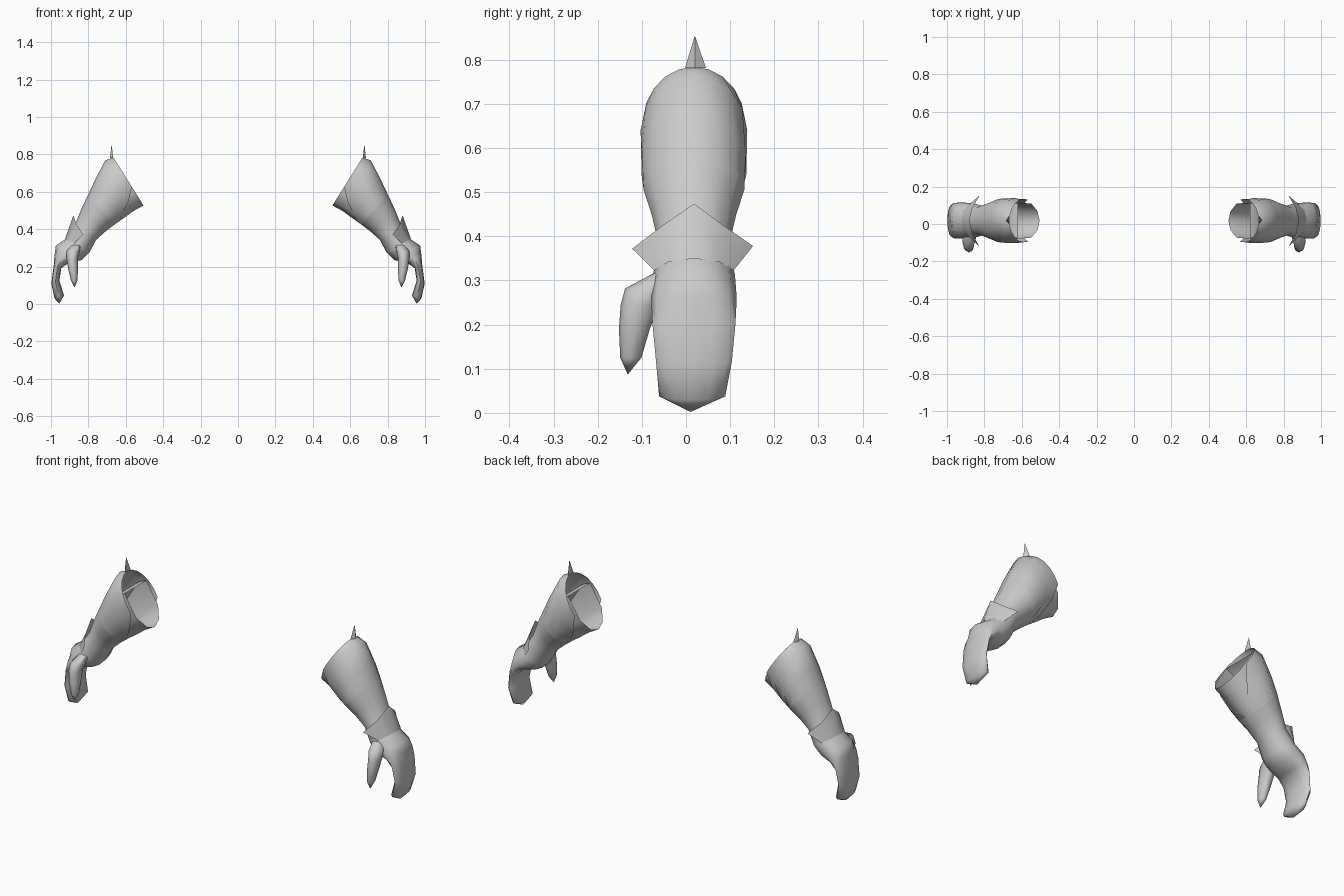
import bpy, math
from mathutils import Vector

if "Cube" in bpy.data.objects:
    bpy.data.objects.remove(bpy.data.objects["Cube"])

metal = bpy.data.materials.new("light_grey")
metal.diffuse_color = (0.6, 0.6, 0.6, 1)
metal.use_nodes = True
metal.node_tree.nodes["Principled BSDF"].inputs["Base Color"].default_value = metal.diffuse_color


def finish(name, verts, faces):
    """Make a mesh object for the right side and mirror it to the left."""
    me = bpy.data.meshes.new(name)
    me.from_pydata([tuple(v) for v in verts], [], faces)
    me.materials.append(metal)
    ob = bpy.data.objects.new(name, me)
    bpy.context.collection.objects.link(ob)
    bpy.ops.object.select_all(action='DESELECT')
    ob.select_set(True)
    bpy.context.view_layer.objects.active = ob
    bpy.ops.object.shade_smooth_by_angle(angle=math.radians(60))
    mod = ob.modifiers.new("other_side", 'MIRROR')
    mod.use_mirror_merge = False
    return ob


def section(outer, inner, yc, w, t):
    """Point at angle t (degrees) on an oval; t = 0 is the back of the arm."""
    t = math.radians(t)
    o, i = Vector((outer[0], yc, outer[1])), Vector((inner[0], yc, inner[1]))
    return (o + i) / 2 + (o - i) / 2 * math.cos(t) + Vector((0, w * math.sin(t), 0))


def grid_faces(rows, cols, closed):
    span = cols if closed else cols - 1
    return [(r * cols + c, r * cols + (c + 1) % cols,
             (r + 1) * cols + (c + 1) % cols, (r + 1) * cols + c)
            for r in range(rows - 1) for c in range(span)]


def tube(name, rings, angles, tip=None):
    n = len(angles)
    verts = [section(*r, a) for r in rings for a in angles]
    faces = grid_faces(len(rings), n, True)
    if tip:
        last = (len(rings) - 1) * n
        verts.append(Vector(tip))
        faces += [(last + k, last + (k + 1) % n, len(verts) - 1) for k in range(n)]
    return finish(name, verts, faces)


# sections: back point (x, z), inner point (x, z), y centre, half width
forearm = [
    ((.666, .784), (.505, .527), .018, .116),
    ((.710, .768), (.560, .497), .018, .121),
    ((.764, .665), (.617, .455), .018, .121),
    ((.801, .585), (.660, .425), .018, .114),
    ((.837, .510), (.706, .390), .018, .096),
    ((.873, .420), (.757, .345), .018, .080),
]
hand = [
    ((.920, .348), (.795, .275), .018, .093),
    ((.974, .312), (.836, .235), .018, .096),
    ((.981, .262), (.905, .220), .018, .096),
    ((.985, .210), (.945, .192), .018, .094),
    ((.998, .110), (.955, .125), .018, .086),
    ((.981, .030), (.930, .045), .014, .075),
]

# hand and wrist in one skin, from the lower forearm to the fingertips
tube("wrist_and_hand", forearm[3:] + hand, range(0, 360, 30), (.955, .01, .002))

# forearm guard: a shell whose cut-back lower edge closes towards the wrist
n = 13
verts = [section(*ring, lim * (2 * k / (n - 1) - 1))
         for ring, lim in zip(forearm, (103, 130, 152, 180)) for k in range(n)]
finish("forearm_guard", verts, grid_faces(4, n, False))

# angular inner sleeve that shows below the guard and comes to a point
sleeve = [(o, i, y, w - .014) for o, i, y, w in forearm[:4]]
tube("inner_sleeve", sleeve, (65, 117, 150, 180, 210, 243, 295))

# flat elbow spike
finish("elbow_spike",
       [(.667, -.002, .782), (.667, .045, .782), (.676, .02, .855), (.684, .02, .782)],
       [(0, 1, 2), (0, 3, 2), (3, 1, 2)])

# flared wrist plate: pointed top edge over a lower edge that hugs the hand
top = [(.826, -.122, .372), (.864, -.054, .424), (.880, .018, .474),
       (.864, .086, .424), (.826, .152, .378)]
low = [section(*hand[0], a) + Vector((.004, 0, .002)) for a in (-75, -38, 0, 38, 75)]
finish("wrist_plate", top + low, grid_faces(2, 5, False))

# thumb: x, y, z, radius in x, radius in y
thumb_path = [(.865, -.040, .318, .030, .030), (.882, -.082, .282, .034, .056),
              (.886, -.104, .245, .030, .044), (.882, -.117, .190, .027, .035),
              (.876, -.125, .125, .017, .024)]
tube("thumb",
     [((x + rx, z), (x - rx, z), y, ry) for x, y, z, rx, ry in thumb_path],
     range(0, 360, 45), (.874, -.132, .087))
